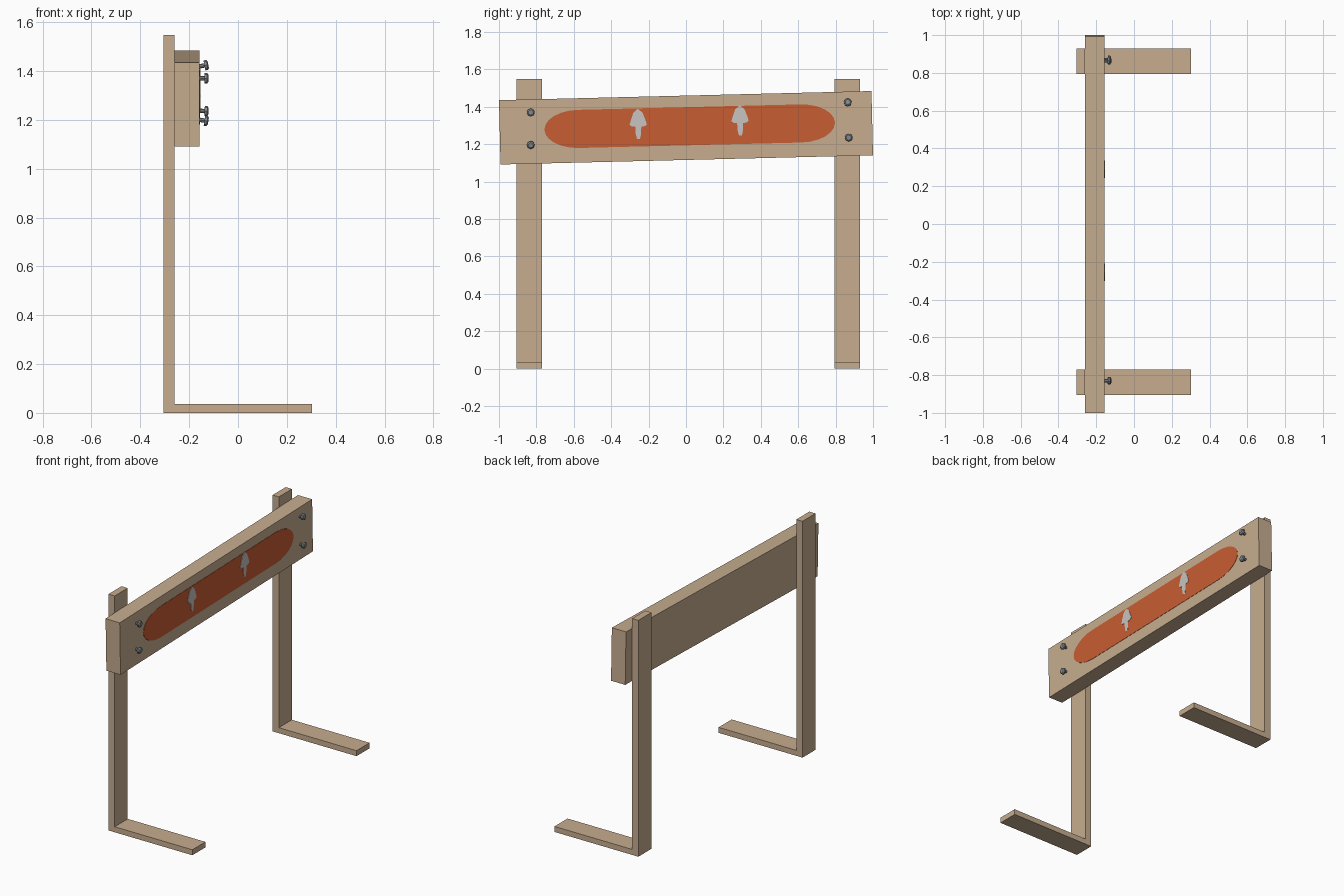
import bpy, bmesh, math
from mathutils import Vector, Matrix

if "Cube" in bpy.data.objects:
    bpy.data.objects.remove(bpy.data.objects["Cube"])

def material(name, rgb):
    m = bpy.data.materials.new(name)
    m.diffuse_color = (*rgb, 1)
    m.use_nodes = True
    m.node_tree.nodes["Principled BSDF"].inputs["Base Color"].default_value = m.diffuse_color
    return m

WOOD = material("tan wood", (0.571, 0.418, 0.275))
ORANGE = material("orange paint", (0.578, 0.109, 0.032))
PALE = material("pale grey paint", (0.57, 0.55, 0.53))
STEEL = material("bolt steel", (0.24, 0.26, 0.28))

def finish(bm, name, mat):
    bmesh.ops.recalc_face_normals(bm, faces=bm.faces)
    me = bpy.data.meshes.new(name)
    bm.to_mesh(me)
    bm.free()
    me.materials.append(mat)
    ob = bpy.data.objects.new(name, me)
    bpy.context.collection.objects.link(ob)
    return ob

def prism(name, points, depth, mat):
    """Extrude a closed 3D outline along the depth vector."""
    bm = bmesh.new()
    face = bm.faces.new([bm.verts.new(p) for p in points])
    ext = bmesh.ops.extrude_face_region(bm, geom=[face], use_keep_orig=True)
    verts = [g for g in ext["geom"] if isinstance(g, bmesh.types.BMVert)]
    bmesh.ops.translate(bm, verts=verts, vec=Vector(depth))
    return finish(bm, name, mat)

# L-shaped stands: upright post and foot in one piece
profile = [(-0.305, 0), (0.303, 0), (0.303, 0.036), (-0.26, 0.036),
           (-0.26, 1.548), (-0.305, 1.548)]
for name, y in (("left_stand", -0.905), ("right_stand", 0.794)):
    prism(name, [(x, y, z) for x, z in profile], (0, 0.135, 0), WOOD)

# Slightly crooked sign board
BACK, FRONT, TILT, MID = -0.2595, -0.157, 0.0245, 1.288

def on_board(u, v, x):
    c, s = math.cos(TILT), math.sin(TILT)
    return (x, u * c - v * s, MID + u * s + v * c)

def board_plate(name, outline, x, thickness, mat):
    return prism(name, [on_board(u, v, x) for u, v in outline], (thickness, 0, 0), mat)

W, H = 0.996, 0.172
board_plate("sign_board", [(-W, -H), (W, -H), (W, H), (-W, H)], BACK, FRONT - BACK, WOOD)

# Orange painted band with elliptical ends
band = []
for sign, centre in ((1, 0.615), (-1, -0.575)):
    for i in range(13):
        a = -math.pi / 2 + math.pi * i / 12
        band.append((centre + sign * 0.182 * math.cos(a), 0.008 + sign * 0.102 * math.sin(a)))
board_plate("painted_band", band, FRONT - 0.001, 0.003, ORANGE)

# Painted arrows pointing up
half = [(0.0, 0.092), (0.025, 0.07), (0.038, 0.035), (0.046, 0.008), (0.036, -0.002),
        (0.016, -0.004), (0.015, -0.04), (0.008, -0.07)]
arrow = half + [(-u, v) for u, v in reversed(half[1:])]
for name, u0, v0 in (("left_arrow", -0.255, 0.016), ("right_arrow", 0.29, 0.022)):
    board_plate(name, [(u0 + u, v0 + v) for u, v in arrow], FRONT - 0.001, 0.005, PALE)

# Bolts: lathed shank and head, some knocked askew
def bolt(name, y, z, tilt):
    rings = [(-0.02, 0.009), (0.022, 0.009), (0.020, 0.021), (0.031, 0.021), (0.036, 0.014)]
    n = 8
    bm = bmesh.new()
    loops = [[bm.verts.new((x, r * math.cos(2 * math.pi * k / n), r * math.sin(2 * math.pi * k / n)))
              for k in range(n)] for x, r in rings]
    for a, b in zip(loops, loops[1:]):
        for k in range(n):
            bm.faces.new((a[k], a[(k + 1) % n], b[(k + 1) % n], b[k]))
    bm.faces.new(loops[0])
    bm.faces.new(loops[-1])
    bm.transform(Matrix.Translation((FRONT, y, z)) @ Matrix.Rotation(math.radians(-tilt), 4, 'Y'))
    finish(bm, name, STEEL)

for i, (y, z, tilt) in enumerate([(-0.83, 1.37, 0), (-0.83, 1.2, -9),
                                  (0.865, 1.419, 11), (0.87, 1.237, -3)]):
    bolt(f"bolt_{i + 1}", y, z, tilt)
